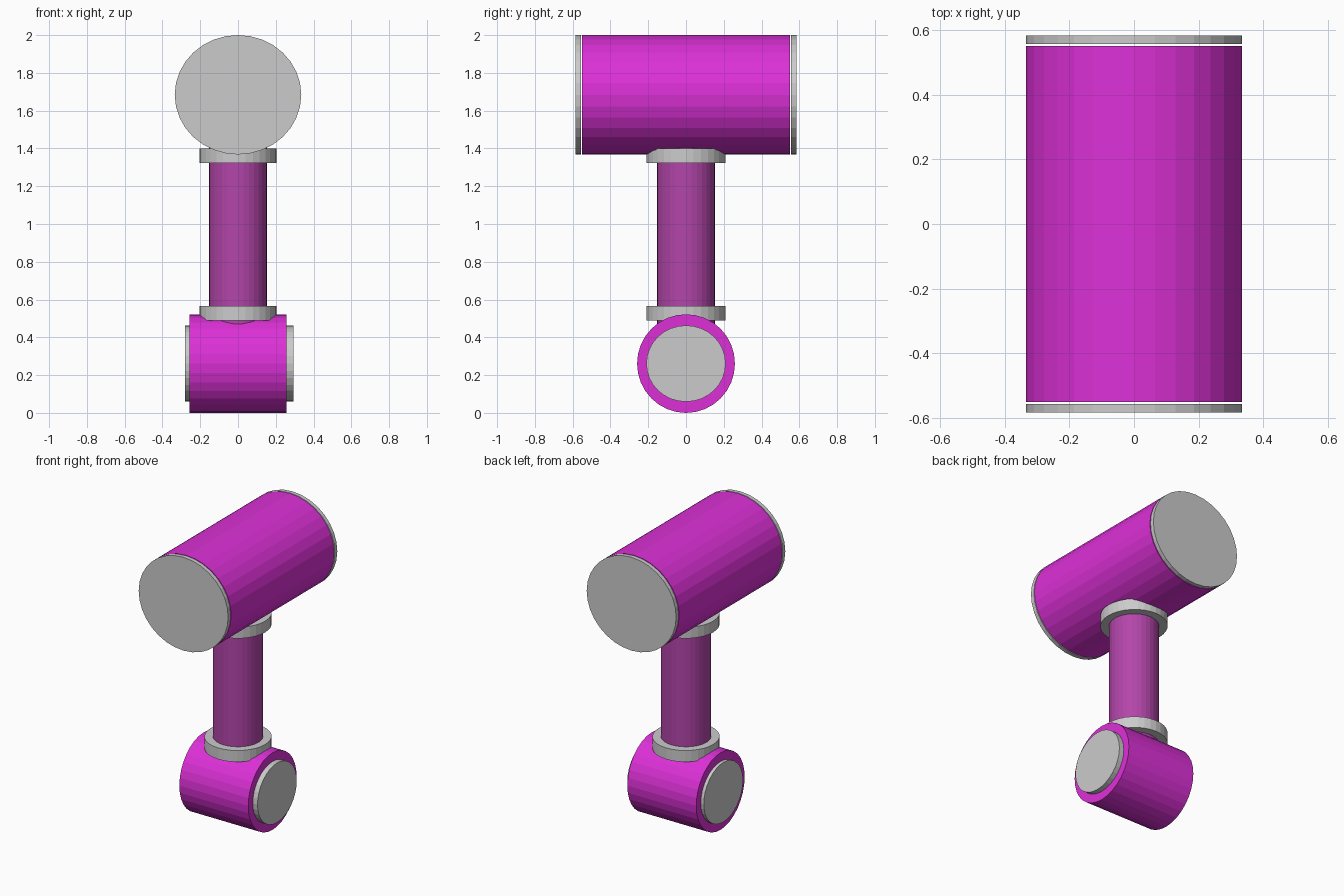
import bpy
from math import pi

if "Cube" in bpy.data.objects:
    bpy.data.objects.remove(bpy.data.objects["Cube"])


def paint(name, rgb):
    mat = bpy.data.materials.new(name)
    mat.diffuse_color = (*rgb, 1)
    mat.use_nodes = True
    mat.node_tree.nodes["Principled BSDF"].inputs["Base Color"].default_value = mat.diffuse_color
    return mat


bright = paint("bright_magenta", (0.72, 0.03, 0.68))
dull = paint("dull_magenta", (0.45, 0.06, 0.40))

TURN = {"x": (0, pi / 2, 0), "y": (pi / 2, 0, 0), "z": (0, 0, 0)}


def drum(name, axis, lo, hi, r_side, r_up, z=0, mat=None):
    """32-sided cylinder from lo to hi along an axis, with an oval section."""
    bpy.ops.mesh.primitive_cylinder_add(vertices=32, radius=1, depth=hi - lo,
                                        rotation=TURN[axis])
    bpy.ops.object.transform_apply(location=False, rotation=True, scale=False)
    ob = bpy.context.object
    ob.name = name
    mid = (lo + hi) / 2
    if axis == "x":
        ob.location, ob.scale = (mid, 0, z), (1, r_side, r_up)
    elif axis == "y":
        ob.location, ob.scale = (0, mid, z), (r_side, 1, r_up)
    else:
        ob.location, ob.scale = (0, 0, mid), (r_side, r_up, 1)
    if mat:
        ob.data.materials.append(mat)
    return ob


# Upper head with separate end plates
TOP_Z = 1.684
drum("upper_head", "y", -0.551, 0.551, 0.335, 0.316, TOP_Z, bright)
drum("upper_plate_front", "y", -0.584, -0.557, 0.335, 0.316, TOP_Z)
drum("upper_plate_back", "y", 0.557, 0.584, 0.335, 0.316, TOP_Z)

# Connecting shaft and its two collars
drum("shaft", "z", 0.40, 1.45, 0.154, 0.154, mat=dull)
drum("lower_collar", "z", 0.488, 0.565, 0.205, 0.209)
drum("upper_collar", "z", 1.324, 1.40, 0.205, 0.209)

# Lower joint with protruding side discs
LOW_Z = 0.261
drum("lower_joint", "x", -0.258, 0.258, 0.259, 0.261, LOW_Z, bright)
drum("joint_disc_left", "x", -0.28, -0.24, 0.21, 0.202, LOW_Z)
drum("joint_disc_right", "x", 0.24, 0.293, 0.21, 0.202, LOW_Z)
